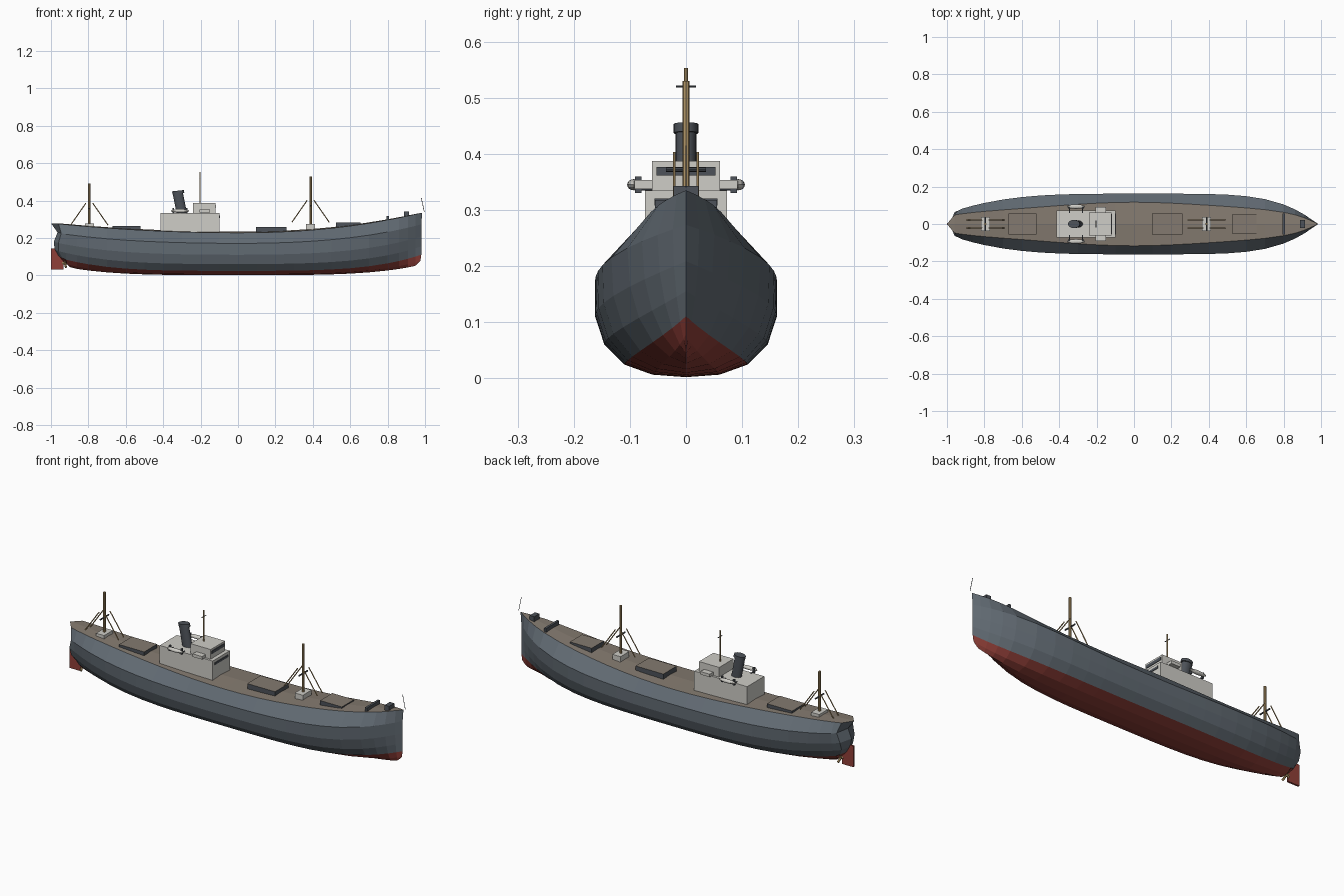
import bpy, bmesh, math
from mathutils import Vector, Matrix

cube = bpy.data.objects.get("Cube")
if cube:
    bpy.data.objects.remove(cube, do_unlink=True)


def material(name, rgb):
    m = bpy.data.materials.new(name)
    m.use_nodes = True
    m.diffuse_color = (*rgb, 1)
    m.node_tree.nodes["Principled BSDF"].inputs["Base Color"].default_value = (*rgb, 1)
    return m


GREY = material("hull grey", (.12, .145, .17))
RED = material("bottom red", (.28, .05, .04))
DECK = material("deck brown", (.23, .195, .16))
WHITE = material("house white", (.62, .61, .57))
DARK = material("dark fittings", (.075, .085, .1))
TAN = material("mast tan", (.45, .31, .14))


def finish(name, bm, *mats):
    bmesh.ops.recalc_face_normals(bm, faces=bm.faces)
    mesh = bpy.data.meshes.new(name)
    bm.to_mesh(mesh)
    bm.free()
    for m in mats:
        mesh.materials.append(m)
    obj = bpy.data.objects.new(name, mesh)
    bpy.context.collection.objects.link(obj)
    return obj


def box(name, x, y, z, *mats):
    """Box from three (low, high) ranges; a second material goes on the top."""
    bm = bmesh.new()
    size = [r[1] - r[0] for r in (x, y, z)]
    mid = [(r[0] + r[1]) / 2 for r in (x, y, z)]
    bmesh.ops.create_cube(bm, size=1, matrix=Matrix.Translation(mid) @ Matrix.Diagonal((*size, 1)))
    bm.normal_update()
    if len(mats) > 1:
        for f in bm.faces:
            f.material_index = int(f.normal.z > .5)
    return finish(name, bm, *mats)


def rod(name, a, b, r, mat, sides=8, stretch=1):
    """Cylinder between two points, optionally oval along x."""
    a, b = Vector(a), Vector(b)
    bm = bmesh.new()
    turn = (b - a).to_track_quat('Z', 'Y').to_matrix().to_4x4()
    bmesh.ops.create_cone(bm, cap_ends=True, segments=sides, radius1=r, radius2=r,
                          depth=(b - a).length, matrix=turn)
    for v in bm.verts:
        v.co.x *= stretch
        v.co += (a + b) / 2
    obj = finish(name, bm, mat)
    if sides > 8:
        for p in obj.data.polygons:
            p.use_smooth = len(p.vertices) == 4
    return obj


# Hull lines
def deck_z(x):
    return .228 + (.107 * (x / .98) ** 2.2 if x > 0 else .052 * x * x)


def keel_z(x):
    return .002 + .06 * x ** 4


def half_width(x):
    return .162 * (1 - ((x / .98) ** 5.2 if x > 0 else .65 * (-x) ** 3.5))


MID_T = (0, .02, .1, .26, .48, .75, 1)
END_T = (0, .08, .2, .36, .55, .78, 1)
MID_W = (0, .37, .68, .9, 1, 1)
END_W = (0, .14, .38, .64, .86, .97)
STERN_X = (-.92, -.935, -.96, -.98, -.985, -.965, -1)
BOW_X = (.955, .975, .98, .98, .98, .98, .985)


def station(x, end=None):
    """Half section from keel to deck edge; an end section lies on the centreline."""
    blend = abs(x) ** 4
    low, high, pts = keel_z(x), deck_z(x), []
    for k in range(7):
        t = MID_T[k] + (END_T[k] - MID_T[k]) * blend
        if k < 6:
            w = MID_W[k] + (END_W[k] - MID_W[k]) * blend
        else:
            w = .72 - x * x * (1 - abs(x))
        px = end[k] if end else min(max(x, STERN_X[k] + .02), BOW_X[k] - .01)
        pts.append(Vector((px, 0 if end else w * half_width(x), low + t * (high - low))))
    return pts


xs = [-.96, -.92, -.86] + [i / 10 for i in range(-8, 9)] + [.86, .91, .95]
sections = [station(-.99, STERN_X)] + [station(x) for x in xs] + [station(.98, BOW_X)]

bm = bmesh.new()
rings = []
for sec in sections:
    crown = Vector((sec[6].x, 0, sec[6].z + .06 * sec[6].y))
    port = [bm.verts.new(p) for p in sec + [crown]]
    star = [bm.verts.new((p.x, -p.y, p.z)) for p in sec + [crown]]
    rings.append((port, star))
for r0, r1 in zip(rings, rings[1:]):
    for side in (0, 1):
        for k in range(7):
            f = bm.faces.new((r0[side][k], r1[side][k], r1[side][k + 1], r0[side][k + 1]))
            f.material_index = 1 if k < 2 else 2 if k == 6 else 0
bmesh.ops.remove_doubles(bm, verts=bm.verts, dist=.0002)
bmesh.ops.dissolve_degenerate(bm, edges=bm.edges, dist=.0001)
finish("hull", bm, GREY, RED, DECK)

# Rudder and propeller
box("rudder", (-1, -.932), (-.005, .005), (.032, .145), RED)
rod("propeller_shaft", (-.94, 0, .066), (-.89, 0, .066), .007, TAN)
for i in range(4):
    a = math.pi / 4 + i * math.pi / 2
    rod("propeller_blade", (-.925, 0, .066),
        (-.92, .032 * math.cos(a), .066 + .032 * math.sin(a)), .006, TAN, 6)

# Cargo hatches
for x0, x1, w, top in ((-.67, -.52, .055, .265), (.095, .26, .057, .26), (.525, .655, .052, .282)):
    box("cargo_hatch", (x0, x1), (-w, w), (top - .05, top), DARK, DECK)

# Deckhouse, wheelhouse and bridge wings
box("deckhouse", (-.415, -.1), (-.073, .073), (.2, .335), WHITE)
box("wheelhouse", (-.24, -.12), (-.061, .061), (.335, .387), WHITE)
box("wheelhouse_windows", (-.121, -.117), (-.053, .053), (.361, .377), DARK)
box("deckhouse_windows", (-.101, -.097), (-.056, .056), (.308, .32), DARK)
box("bridge_wings", (-.205, -.15), (-.092, .092), (.337, .353), WHITE)

# Lifeboats on davits
for s in (-1, 1):
    bm = bmesh.new()
    bmesh.ops.create_uvsphere(bm, u_segments=12, v_segments=8, radius=1,
                              matrix=Matrix.Translation((-.31, s * .093, .345))
                              @ Matrix.Diagonal((.05, .012, .01, 1)))
    finish("lifeboat", bm, WHITE)
    for x in (-.345, -.275):
        box("davit", (x - .004, x + .004), (s * .085 - .006, s * .085 + .006), (.33, .36), DARK)
        rod("davit_arm", (x, s * .06, .338), (x, s * .09, .338), .003, DARK)

# Funnel
rod("funnel", (-.304, 0, .33), (-.32, 0, .45), .019, DARK, 16, 1.45)
rod("funnel_band", (-.3185, 0, .437), (-.321, 0, .453), .022, DARK, 16, 1.45)

# Signal mast
rod("signal_mast", (-.203, 0, .38), (-.203, 0, .553), .0035, TAN)
rod("signal_yard", (-.203, -.018, .52), (-.203, .018, .52), .002, DARK)

# Cargo masts with derrick booms
for x, top, house, boom in ((.388, .53, .274, .402), (-.795, .492, .279, .387)):
    box("mast_house", (x - .024, x + .024), (-.037, .037), (house - .06, house), WHITE)
    rod("cargo_mast", (x, 0, house - .01), (x, 0, top), .0065, TAN)
    rod("crosstree", (x, -.036, boom - .03), (x, .036, boom - .03), .004, DARK)
    for sx in (-1, 1):
        for y in (-.021, .021):
            rod("derrick_boom", (x + sx * .018, y, boom), (x + sx * .1, y, boom - .118), .0028, TAN, 6)

# Foredeck fittings
box("breakwater", (.794, .806), (-.055, .055), (.285, .318), DARK)
box("windlass", (.888, .915), (-.022, .022), (.31, .343), DARK)
rod("jack_staff", (.98, 0, .415), (.996, 0, .34), .0015, DARK, 6)
